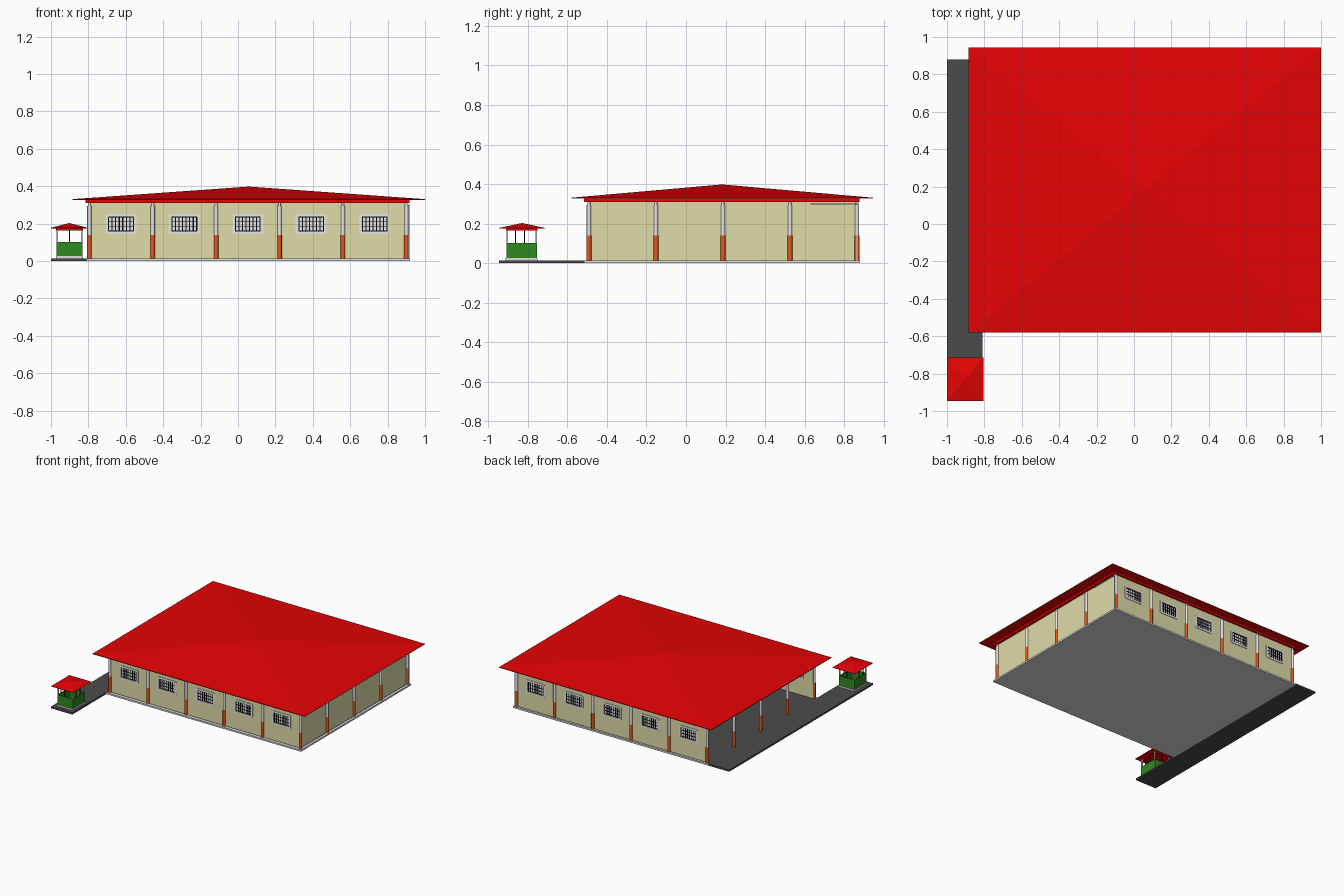
import bpy, bmesh, math
from mathutils import Vector

if "Cube" in bpy.data.objects:
    bpy.data.objects.remove(bpy.data.objects["Cube"], do_unlink=True)


def material(name, r, g, b):
    lin = [((c / 255 + 0.055) / 1.055) ** 2.4 if c > 10 else c / 255 / 12.92 for c in (r, g, b)]
    m = bpy.data.materials.new(name)
    m.use_nodes = True
    m.diffuse_color = (*lin, 1)
    m.node_tree.nodes["Principled BSDF"].inputs["Base Color"].default_value = (*lin, 1)
    return m


RED = material("roof red", 232, 3, 5)
CREAM = material("wall cream", 224, 220, 169)
WHITE = material("column white", 230, 230, 230)
ORANGE = material("column orange", 230, 86, 26)
GREY = material("concrete grey", 222, 222, 222)
DARK = material("asphalt grey", 75, 75, 75)
GREEN = material("booth green", 48, 138, 32)
BLACK = material("grille black", 8, 8, 8)


def finish(bm, name, mat):
    bmesh.ops.recalc_face_normals(bm, faces=bm.faces)
    mesh = bpy.data.meshes.new(name)
    bm.to_mesh(mesh)
    bm.free()
    mesh.materials.append(mat)
    ob = bpy.data.objects.new(name, mesh)
    bpy.context.scene.collection.objects.link(ob)
    return ob


def add_box(bm, x0, x1, y0, y1, z0, z1):
    verts = bmesh.ops.create_cube(bm, size=1)["verts"]
    for v in verts:
        v.co = Vector((x1 if v.co.x > 0 else x0, y1 if v.co.y > 0 else y0, z1 if v.co.z > 0 else z0))


def boxes(name, mat, *bounds):
    bm = bmesh.new()
    for b in bounds:
        add_box(bm, *b)
    return finish(bm, name, mat)


def cylinders(name, mat, x, y, *segments):
    """Stacked round sections, each given as radius, bottom and top."""
    bm = bmesh.new()
    for r, z0, z1 in segments:
        verts = bmesh.ops.create_cone(bm, cap_ends=True, segments=12, radius1=r, radius2=r,
                                      depth=z1 - z0)["verts"]
        bmesh.ops.translate(bm, verts=verts, vec=(x, y, (z0 + z1) / 2))
    for f in bm.faces:
        f.smooth = len(f.verts) == 4
    for e in bm.edges:
        e.smooth = all(f.smooth for f in e.link_faces)
    return finish(bm, name, mat)


def hip_roof(name, x0, x1, y0, y1, eave, rim, apex):
    """Pyramid roof with a thin vertical rim and a flat soffit."""
    bm = bmesh.new()
    corners = [(x0, y0), (x1, y0), (x1, y1), (x0, y1)]
    low = [bm.verts.new((x, y, eave)) for x, y in corners]
    high = [bm.verts.new((x, y, eave + rim)) for x, y in corners]
    top = bm.verts.new(((x0 + x1) / 2, (y0 + y1) / 2, apex))
    bm.faces.new(low)
    for i in range(4):
        j = (i + 1) % 4
        bm.faces.new((low[i], low[j], high[j], high[i]))
        bm.faces.new((high[i], high[j], top))
    return finish(bm, name, RED)


def ring(x0, x1, y0, y1, z0, z1, t):
    """Four box bounds that form a hollow rectangle."""
    return [(x0, x1, y0, y0 + t, z0, z1), (x0, x1, y1 - t, y1, z0, z1),
            (x0, x0 + t, y0 + t, y1 - t, z0, z1), (x1 - t, x1, y0 + t, y1 - t, z0, z1)]


# Layout of the hall
STEP = 0.339
XS = [-0.795 + STEP * i for i in range(6)]
YS = [-0.491 + STEP * i for i in range(5)]
LEFT, RIGHT, FRONT, BACK = XS[0], XS[-1], YS[0], YS[-1]
BASE, WALL_TOP, BAND = 0.014, 0.312, 0.139
T = 0.005

# Ground: light slab under a dark floor that runs on into the driveway
boxes("foundation_slab", GREY, (-0.811, 0.92, -0.515, 0.88, 0, BASE - 0.001))
boxes("interior_floor", DARK, (-0.811, RIGHT, FRONT, BACK, BASE - 0.002, BASE))
boxes("driveway", DARK, (-1, -0.811, -0.945, 0.88, 0, BASE))

# Window sizes
WIN_Z, WIN_W, WIN_H, RIM = 0.198, 0.166, 0.107, 0.014
HW, HH = WIN_W / 2 - RIM, WIN_H / 2 - RIM
CENTRES = [(a + b) / 2 for a, b in zip(XS, XS[1:])]


def rounded_rect(w, h, r):
    pts = []
    for k, (sx, sz) in enumerate([(1, 1), (-1, 1), (-1, -1), (1, -1)]):
        for i in range(4):
            a = math.pi / 2 * (k + i / 3)
            pts.append((sx * (w - r) + r * math.cos(a), sz * (h - r) + r * math.sin(a)))
    return pts


def window_frame(name, cx, y):
    bm = bmesh.new()
    outer = rounded_rect(WIN_W / 2, WIN_H / 2, 0.012)
    inner = rounded_rect(HW, HH, 0.003)
    d = T + 0.004
    loops = [[bm.verts.new((cx + x, y + dy, WIN_Z + z)) for x, z in pts]
             for pts, dy in ((outer, -d), (inner, -d), (inner, d), (outer, d))]
    n = len(outer)
    for k in range(4):
        a, b = loops[k], loops[(k + 1) % 4]
        for i in range(n):
            j = (i + 1) % n
            bm.faces.new((a[i], a[j], b[j], b[i]))
    finish(bm, name, WHITE)


# Long walls, set slightly inside the columns, with framed and barred windows
for side, y in (("front", FRONT + 0.007), ("back", BACK - 0.007)):
    edges = [LEFT] + [c + s * HW for c in CENTRES for s in (-1, 1)] + [RIGHT]
    parts = [(LEFT, RIGHT, y - T, y + T, BASE, WIN_Z - HH),
             (LEFT, RIGHT, y - T, y + T, WIN_Z + HH, WALL_TOP)]
    parts += [(a, b, y - T, y + T, WIN_Z - HH, WIN_Z + HH) for a, b in zip(edges[::2], edges[1::2])]
    boxes(side + "_wall", CREAM, *parts)
    for n, c in enumerate(CENTRES, 1):
        window_frame(f"{side}_window_frame_{n}", c, y)
        boxes(f"{side}_window_pane_{n}", WHITE,
              (c - HW, c + HW, y - 0.002, y + 0.002, WIN_Z - HH, WIN_Z + HH))
        bars = []
        for i in range(8):
            x = c + (HW - 0.003) * (2 * i / 7 - 1)
            bars.append((x - 0.0028, x + 0.0028, y - T, y + T, WIN_Z - HH, WIN_Z + HH))
        for i in range(4):
            z = WIN_Z + (HH - 0.003) * (2 * i / 3 - 1)
            bars.append((c - HW, c + HW, y - T + 0.001, y + T - 0.001, z - 0.0025, z + 0.0025))
        boxes(f"{side}_window_grille_{n}", BLACK, *bars)

# Plain end wall; the opposite end stays open
boxes("end_wall", CREAM, (RIGHT - 0.007 - T, RIGHT - 0.007 + T, FRONT, BACK, BASE, WALL_TOP))

# Two-tone columns around the perimeter
spots = [(x, y) for x in XS for y in YS if x in (LEFT, RIGHT) or y in (FRONT, BACK)]
for n, (x, y) in enumerate(spots, 1):
    cylinders(f"column_lower_{n}", ORANGE, x, y, (0.012, BASE, BAND))
    cylinders(f"column_upper_{n}", WHITE, x, y, (0.011, BAND, 0.293), (0.007, 0.293, WALL_TOP))

# Roof, ring beam, eave trim and downpipe
boxes("ring_beam", RED, *ring(-0.815, 0.918, -0.515, 0.878, 0.31, 0.327, 0.03))
hip_roof("main_roof", -0.885, 0.999, -0.58, 0.945, 0.326, 0.005, 0.398)
boxes("eave_trim", CREAM, (0.999, 1.0, -0.58, 0.945, 0.3265, 0.3305))
boxes("downpipe", GREY, (0.908, 0.914, 0.63, 0.867, 0.297, 0.302),
      (0.91, 0.916, 0.862, 0.868, BASE, 0.302))

# Guard booth
BX0, BX1, BY0, BY1 = -0.97, -0.832, -0.909, -0.754
boxes("booth_base", GREY, (BX0 - 0.004, BX1 + 0.004, BY0 - 0.004, BY1 + 0.004, BASE, 0.026))
boxes("booth_walls", GREEN, *ring(BX0, BX1, BY0, BY1, 0.026, 0.103, 0.008))
p = 0.008
boxes("booth_corner_posts", WHITE, *[(x, x + p, y, y + p, 0.103, 0.168)
                                     for x in (BX0, BX1 - p) for y in (BY0, BY1 - p)])
q = 0.005
middles = [((BX0 + BX1 - q) / 2, y) for y in (BY0, BY1 - q)]
middles += [(x, y) for x in (BX0, BX1 - q) for y in (BY0 + 0.043, BY0 + 0.09)]
boxes("booth_window_mullions", BLACK, *[(x, x + q, y, y + q, 0.103, 0.168) for x, y in middles])
boxes("booth_beam", RED, *ring(BX0 - 0.002, BX1 + 0.002, BY0 - 0.002, BY1 + 0.002, 0.164, 0.178, 0.01))
hip_roof("booth_roof", -1, -0.804, -0.945, -0.713, 0.175, 0.003, 0.203)
